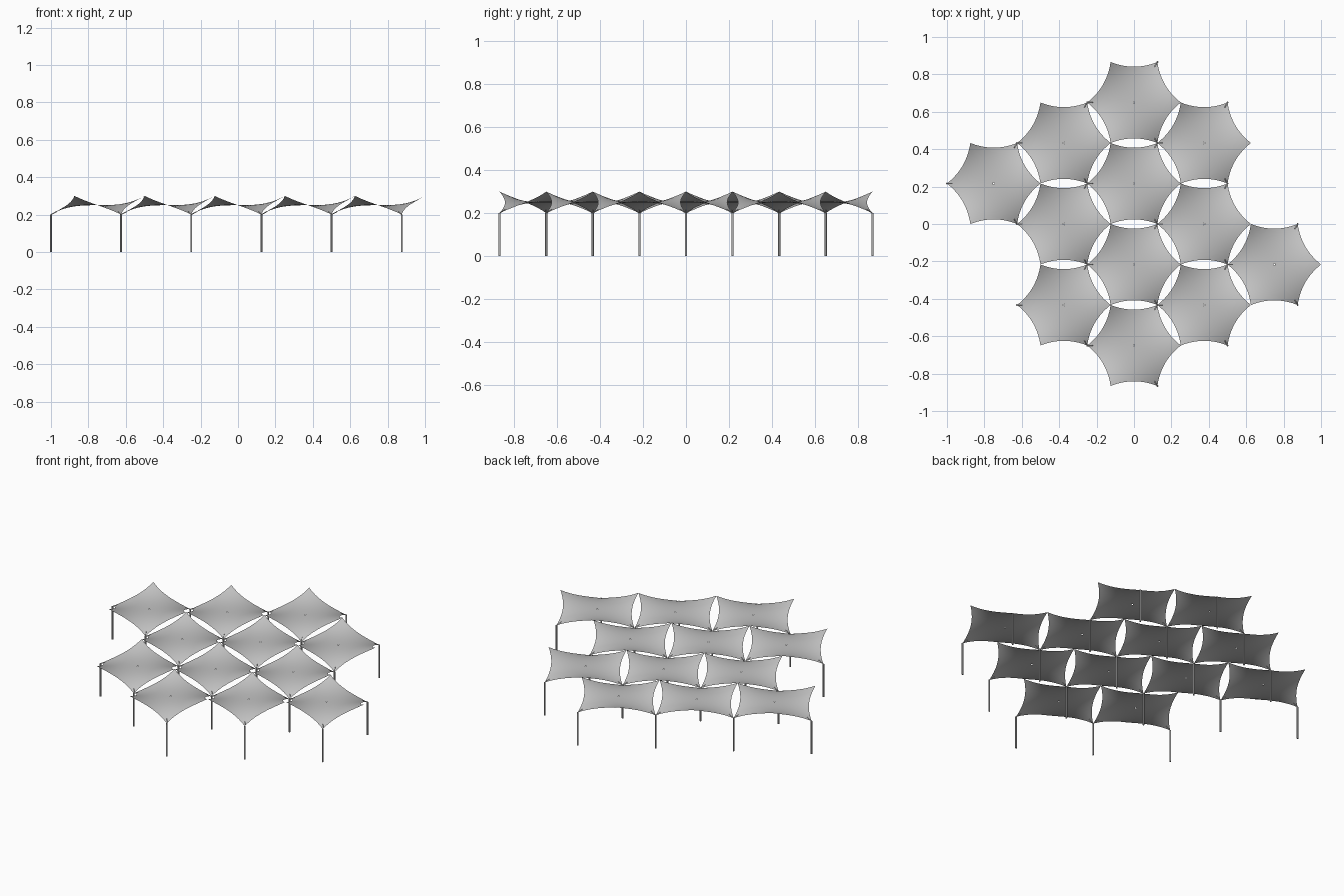
import bpy, bmesh, math
from mathutils import Vector

cube = bpy.data.objects.get("Cube")
if cube:
    bpy.data.objects.remove(cube, do_unlink=True)

R = 0.25            # hexagon corner radius
APO = R * math.sqrt(3) / 2
MID, RISE = 0.25, 0.05
SAG = 0.025         # inward bow of each edge
SEG, RINGS = 10, 12


def material(name, value):
    m = bpy.data.materials.new(name)
    m.use_nodes = True
    colour = (value, value, value, 1)
    m.diffuse_color = colour
    m.node_tree.nodes["Principled BSDF"].inputs["Base Color"].default_value = colour
    return m


fabric = material("light grey fabric", 0.55)
steel = material("grey steel", 0.45)


def add(name, mesh, location):
    ob = bpy.data.objects.new(name, mesh)
    ob.location = location
    bpy.context.scene.collection.objects.link(ob)
    return ob


def height(p):
    # Three-fold saddle: alternate corners high and low
    return MID + RISE * (p.length / R) ** 3 * math.cos(3 * math.atan2(p.y, p.x))


def corner(i):
    a = math.radians(60 * i)
    return Vector((R * math.cos(a), R * math.sin(a), 0))


def canopy_mesh():
    # Outline of six inward-bowed edges
    outline = []
    for i in range(6):
        a, b = corner(i), corner(i + 1)
        inward = -(a + b).normalized()
        for k in range(SEG):
            t = k / SEG
            outline.append(a.lerp(b, t) + inward * SAG * 4 * t * (1 - t))
    # Rings from a tiny central eyelet out to the edge
    bm = bmesh.new()
    rings = []
    for j in range(RINGS + 1):
        s = 0.02 + 0.98 * j / RINGS
        ring = []
        for p in outline:
            q = p * s
            ring.append(bm.verts.new((q.x, q.y, height(q))))
        rings.append(ring)
    n = len(outline)
    for inner, outer in zip(rings, rings[1:]):
        for k in range(n):
            m = (k + 1) % n
            f = bm.faces.new((inner[k], outer[k], outer[m], inner[m]))
            f.smooth = True
    mesh = bpy.data.meshes.new("canopy")
    bm.to_mesh(mesh)
    bm.free()
    mesh.materials.append(fabric)
    return mesh


def rod_mesh(name, start, end, radius):
    start, end = Vector(start), Vector(end)
    axis = end - start
    bm = bmesh.new()
    bmesh.ops.create_cone(bm, cap_ends=True, segments=10, radius1=radius,
                          radius2=radius, depth=axis.length)
    bmesh.ops.rotate(bm, verts=bm.verts, matrix=axis.to_track_quat('Z', 'Y').to_matrix())
    bmesh.ops.translate(bm, verts=bm.verts, vec=(start + end) / 2)
    for f in bm.faces:
        f.smooth = len(f.verts) == 4
    mesh = bpy.data.meshes.new(name)
    bm.to_mesh(mesh)
    bm.free()
    mesh.materials.append(steel)
    return mesh


# Honeycomb layout: column number and height in half-cell steps
columns = {-2: (1,), -1: (2, 0, -2), 0: (3, 1, -1, -3), 1: (2, 0, -2), 2: (-1,)}
centres = [Vector((1.5 * R * c, APO * h, 0)) for c, rows in columns.items() for h in rows]

canopy = canopy_mesh()
post = rod_mesh("post", (0, 0, 0), (0, 0, MID - RISE), 0.005)

# Short fittings tying each low corner to its post
fittings = {}
for i in (1, 3, 5):
    a, b = corner(i), corner(i) * 0.88
    a.z, b.z = height(corner(i)), height(b)
    fittings[i] = rod_mesh("corner_fitting", a, b, 0.0025)

feet = {}
for c in centres:
    add("canopy", canopy, c)
    for i, mesh in fittings.items():
        add("corner_fitting", mesh, c)
        p = c + corner(i)
        feet[(round(p.x, 3), round(p.y, 3))] = p

# One post under every shared low corner
for p in feet.values():
    add("post", post, p)
